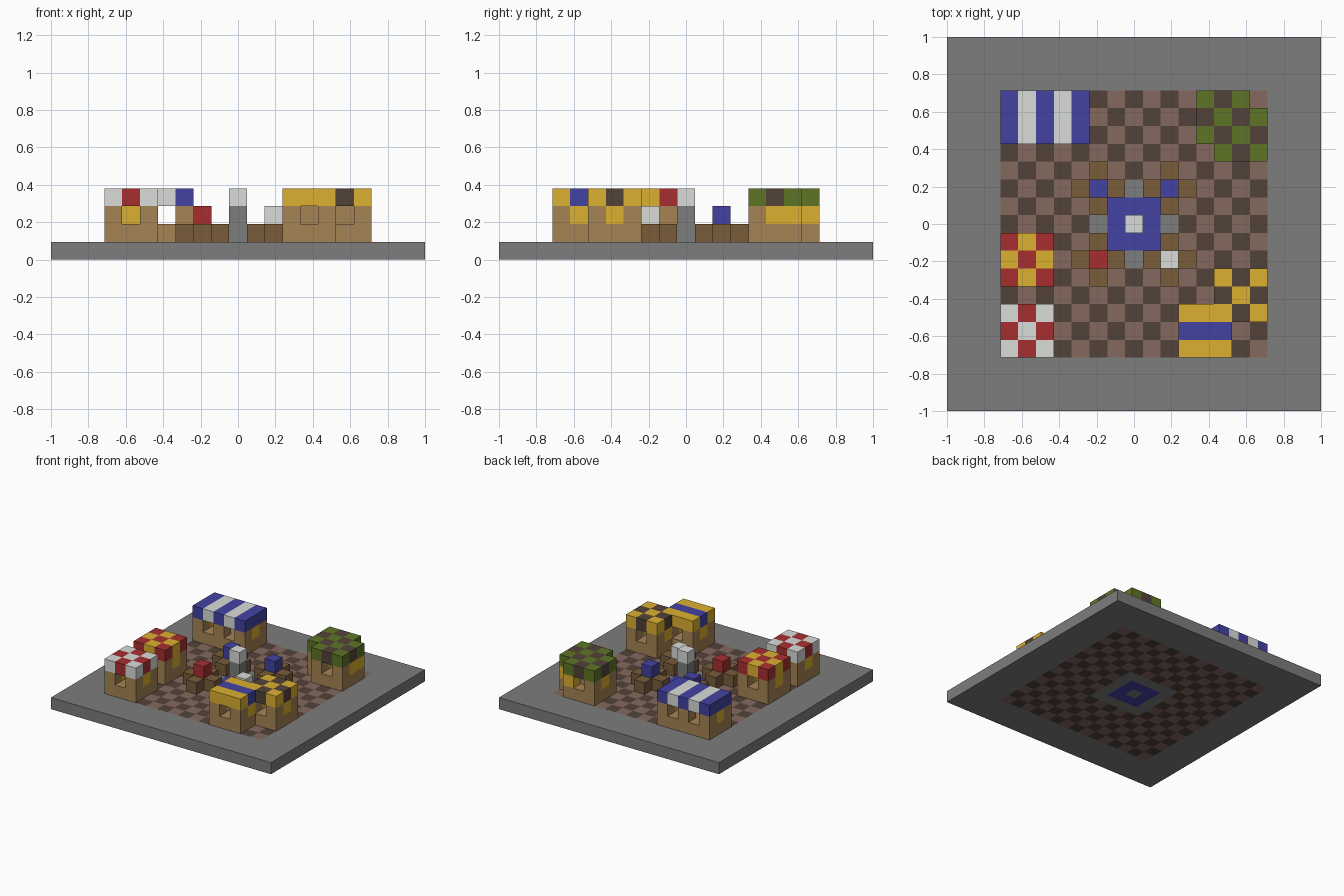
import bpy, bmesh
from mathutils import Vector

cube = bpy.data.objects.get("Cube")
if cube:
    bpy.data.objects.remove(cube)

U = 2 / 21  # block size


def lin(c):
    c /= 255
    return c / 12.92 if c <= 0.04045 else ((c + 0.055) / 1.055) ** 2.4


COLOURS = {
    "stone_grey": (125, 125, 125), "paving_brown": (133, 105, 95),
    "dark_brown": (82, 66, 58), "blue": (66, 66, 163),
    "red": (167, 47, 48), "yellow": (220, 176, 48),
    "white": (217, 220, 217), "green": (94, 117, 38),
    "wood_brown": (120, 92, 58), "tan_planks": (165, 132, 84),
}
MATS = {}
for name, rgb in COLOURS.items():
    m = bpy.data.materials.new(name)
    m.use_nodes = True
    col = [lin(c) for c in rgb] + [1]
    m.diffuse_color = col
    bsdf = next(n for n in m.node_tree.nodes if n.type == 'BSDF_PRINCIPLED')
    bsdf.inputs["Base Color"].default_value = col
    MATS[name] = m

blocks = {}  # (x, y, z) -> (part, colour)


def put(part, x, y, z, colour):
    blocks[x, y, z] = (part, colour)


def square(x0, y0, w, d):
    return [(x, y) for x in range(x0, x0 + w) for y in range(y0, y0 + d)]


# Ground slab with checkered paving and a fountain pool
for x, y in square(-10, -10, 21, 21):
    r = max(abs(x), abs(y))
    if r > 7:
        put("base_slab", x, y, 0, "stone_grey")
    elif r == 1:
        put("fountain_water", x, y, 0, "blue")
    elif r <= 2:
        put("fountain_rim", x, y, 0, "stone_grey")
    else:
        put("paving", x, y, 0, "dark_brown" if (x + y) % 2 else "paving_brown")

# Fountain column
for z, c in ((1, "stone_grey"), (2, "stone_grey"), (3, "white")):
    put("fountain_column", 0, 0, z, c)

# Tables with four stools each
for x, y, c in ((-2, 2, "blue"), (2, 2, "blue"), (-2, -2, "red"), (2, -2, "white")):
    for dx, dy in ((0, 0), (1, 0), (-1, 0), (0, 1), (0, -1)):
        put("table_and_stools", x + dx, y + dy, 1, "wood_brown")
    put("table_goods", x, y, 2, c)


# Stalls: plank walls, openings front and back, yellow side panels, patterned roof
def stall(part, x0, y0, w, roof, openings):
    for x, y in square(x0, y0, w, 3):
        put(part + "_walls", x, y, 1, "tan_planks")
        inside = y == y0 + 1 and x0 < x < x0 + w - 1
        if inside or (x - x0 in openings):
            blocks.pop((x, y, 2), None)
        else:
            side = y == y0 + 1
            put(part + "_walls", x, y, 2, "yellow" if side else "tan_planks")
        put(part + "_roof", x, y, 3, roof(x, y))


def checker(even, odd):
    return lambda x, y: odd if (x + y) % 2 else even


stall("front_right_stall", -7, -7, 3, checker("white", "red"), (1,))
stall("middle_right_stall", -7, -3, 3, checker("red", "yellow"), (1,))
stall("back_right_stall", -7, 5, 5, lambda x, y: "blue" if x % 2 else "white", (1, 3))
stall("corner_stall", 5, -5, 3, checker("yellow", "dark_brown"), (1,))
stall("front_left_stall", 3, -7, 3, lambda x, y: "blue" if y == -6 else "yellow", (1,))
stall("back_left_stall", 4, 5, 3, checker("dark_brown", "green"), (1,))
stall("back_left_annex", 5, 4, 3, checker("dark_brown", "green"), (1,))
put("back_left_annex_walls", 6, 6, 2, "tan_planks")
for x, y in ((7, 6), (6, 7)):
    put("back_left_annex_walls", x, y, 2, "yellow")
put("middle_right_stall_walls", -6, -3, 2, "yellow")

# Build each part from the exposed block faces
SIDES = [Vector(s) for s in ((1, 0, 0), (-1, 0, 0), (0, 1, 0), (0, -1, 0), (0, 0, 1), (0, 0, -1))]
parts = {}
for pos, (part, colour) in blocks.items():
    parts.setdefault(part, []).append((pos, colour))

for part, cells in parts.items():
    bm = bmesh.new()
    mesh = bpy.data.meshes.new(part)
    used = sorted({c for _, c in cells})
    for c in used:
        mesh.materials.append(MATS[c])
    for pos, colour in cells:
        centre = Vector(pos) + Vector((0, 0, 0.5))
        for n in SIDES:
            if tuple(int(p + k) for p, k in zip(pos, n)) in blocks:
                continue
            a = Vector((n.y, n.z, n.x)) / 2
            b = n.cross(a)
            ring = (a + b, b - a, -a - b, a - b)
            f = bm.faces.new([bm.verts.new((centre + n / 2 + r) * U) for r in ring])
            f.material_index = used.index(colour)
    bmesh.ops.remove_doubles(bm, verts=bm.verts, dist=U / 100)
    bm.to_mesh(mesh)
    bm.free()
    bpy.context.collection.objects.link(bpy.data.objects.new(part, mesh))
